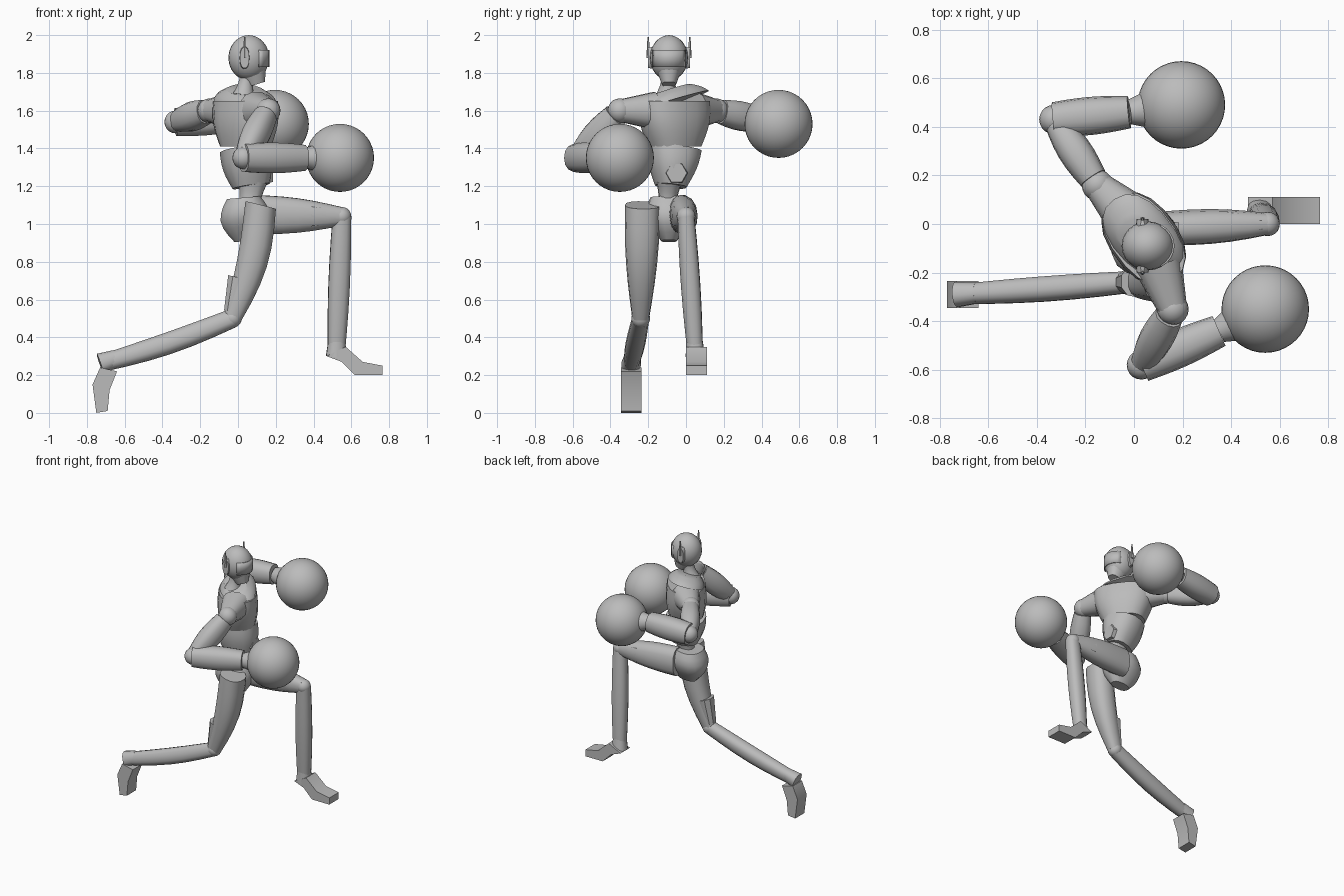
import bpy, bmesh, math
from mathutils import Vector

cube = bpy.data.objects.get("Cube")
if cube:
    bpy.data.objects.remove(cube)

grey = bpy.data.materials.new("plain grey")
grey.use_nodes = True
tone = (.5, .5, .5, 1)
grey.diffuse_color = tone
grey.node_tree.nodes["Principled BSDF"].inputs["Base Color"].default_value = tone

UP, FORWARD = Vector((0, 0, 1)), Vector((1, 0, 0))
CHEST_FRONT = Vector((.8, .6, 0))
BELLY_FRONT = Vector((1, .3, 0))


def finish(name, bm):
    """Turn a bmesh into a grey, smooth shaded object with sharp edges kept."""
    mesh = bpy.data.meshes.new(name)
    bmesh.ops.recalc_face_normals(bm, faces=bm.faces)
    bm.to_mesh(mesh)
    bm.free()
    mesh.materials.append(grey)
    part = bpy.data.objects.new(name, mesh)
    bpy.context.collection.objects.link(part)
    bpy.ops.object.select_all(action='DESELECT')
    part.select_set(True)
    bpy.context.view_layer.objects.active = part
    bpy.ops.object.shade_smooth_by_angle(angle=math.radians(35))
    return part


def bridge(bm, first, second, closed=True):
    """Join two rows of vertices with quads."""
    count = len(first)
    for k in range(count if closed else count - 1):
        n = (k + 1) % count
        bm.faces.new((first[k], first[n], second[n], second[k]))


def limb(name, start, end, start_size, end_size, axis=UP, bulge=0, bow=0,
         depth=1, end_depth=None, sides=14, square=.85, steps=6):
    """Tapered rounded-square tube; bulge swells it and bow bends it along axis."""
    start, end = Vector(start), Vector(end)
    along = (end - start).normalized()
    u = (axis - along * axis.dot(along)).normalized()
    v = along.cross(u)
    last_depth = end_depth or depth
    bm = bmesh.new()
    rings = []
    for i in range(steps + 1):
        t = i / steps
        swell = math.sin(math.pi * t)
        centre = start.lerp(end, t) + u * bow * swell
        size = start_size + (end_size - start_size) * t + bulge * swell
        across = size * (depth + (last_depth - depth) * t)
        ring = []
        for k in range(sides):
            turn = math.tau * (k + .5) / sides
            c, s = math.cos(turn), math.sin(turn)
            c = math.copysign(abs(c) ** square, c)
            s = math.copysign(abs(s) ** square, s)
            ring.append(bm.verts.new(centre + u * c * size + v * s * across))
        rings.append(ring)
    for first, second in zip(rings, rings[1:]):
        bridge(bm, first, second)
    bm.faces.new(rings[0])
    bm.faces.new(rings[-1])
    return finish(name, bm)


def ball(name, centre, radius, segments=20, stretch=(1, 1, 1)):
    bm = bmesh.new()
    bmesh.ops.create_uvsphere(bm, u_segments=segments, v_segments=segments // 2, radius=radius)
    bmesh.ops.scale(bm, verts=bm.verts, vec=stretch)
    bmesh.ops.translate(bm, verts=bm.verts, vec=centre)
    return finish(name, bm)


def prism(name, outline, near, far):
    """Extrude an x-z outline from one y value to another."""
    bm = bmesh.new()
    rows = [[bm.verts.new((x, y, z)) for x, z in outline] for y in (near, far)]
    for row in rows:
        bm.faces.new(row)
    bridge(bm, *rows)
    return finish(name, bm)


def arm(side, collar, shoulder, elbow, wrist, glove):
    """One arm from the collar to the round glove."""
    collar, shoulder, elbow, wrist, glove = map(Vector, (collar, shoulder, elbow, wrist, glove))
    limb(side + "_collar", collar, shoulder, .1, .06)
    ball(side + "_shoulder", shoulder, .065)
    limb(side + "_upper_arm", shoulder.lerp(elbow, .1), elbow, .065, .05, bulge=.02, depth=.9)
    ball(side + "_elbow", elbow, .06)
    limb(side + "_forearm", elbow, wrist, .075, .07, bulge=.01, depth=.95)
    limb(side + "_cuff", wrist, wrist.lerp(glove, .4), .05, .08, square=1)
    ball(side + "_glove", glove, .18, segments=40)


def leg(side, hip, knee, ankle, hip_size, axis, bow, thigh_depth):
    """One leg from the hip to the ankle; axis is the direction the shin faces."""
    hip, knee, ankle = map(Vector, (hip, knee, ankle))
    limb(side + "_thigh", hip, knee, hip_size, .05, axis=axis, bulge=.015, bow=bow,
         depth=thigh_depth, end_depth=.9)
    ball(side + "_knee", knee, .05)
    limb(side + "_knee_guard", hip.lerp(knee, .65), hip.lerp(knee, .95), .08, .055,
         axis=axis, depth=.85, sides=10)
    limb(side + "_shin", knee, ankle, .05, .045, axis=axis, bulge=.01, bow=bow / 2, depth=.9)
    limb(side + "_ankle", knee.lerp(ankle, .88), ankle, .045, .055, axis=axis, depth=.95)


# Head with jaw, neck and curved visor plate
skull = Vector((.057, -.09, 1.88))
ball("head", skull, .12, segments=24, stretch=(.9, .84, 1))
limb("jaw", (.1, -.09, 1.74), skull, .045, .105, axis=FORWARD, depth=.85)
limb("neck", (.03, -.1, 1.68), (.05, -.09, 1.8), .06, .04, axis=FORWARD, bulge=-.01, square=1)
bm = bmesh.new()
rows = []
for height in (-.05, 0, .04):
    row = []
    for degrees in range(-60, 61, 15):
        turn = math.radians(degrees)
        offset = Vector((.11 * math.cos(turn), .1 * math.sin(turn), height))
        row.append(bm.verts.new(skull + offset))
    rows.append(row)
for lower, upper in zip(rows, rows[1:]):
    bridge(bm, lower, upper, closed=False)
plate = finish("visor", bm).modifiers.new("thickness", 'SOLIDIFY')
plate.thickness = .008

# Ear pods, each with an upright antenna
for side, sign in (("left", 1), ("right", -1)):
    inner, outer = (Vector((.035, skull.y + sign * reach, skull.z)) for reach in (.08, .11))
    limb(side + "_ear_pod", inner, outer, .06, .055, depth=.45)
    limb(side + "_antenna", outer, outer + UP * .11, .01, .004, axis=FORWARD, sides=6)

# Torso from the shoulders down to the hips
limb("shoulder_yoke", (.04, -.06, 1.65), (.035, -.08, 1.71), .13, .08, axis=CHEST_FRONT,
     depth=1.6, end_depth=1.4, bulge=.01, sides=18)
limb("chest", (.04, -.06, 1.41), (.04, -.06, 1.65), .12, .13, axis=CHEST_FRONT,
     depth=1.2, end_depth=1.6, bulge=.015, sides=18)
limb("belly", (.07, -.08, 1.2), (.04, -.06, 1.4), .1, .135, axis=BELLY_FRONT,
     depth=.8, end_depth=1.05, bulge=.015)
limb("buckle", (.16, -.05, 1.27), (.185, -.05, 1.27), .06, .055, sides=6, steps=1, square=1)
limb("waist", (.06, -.1, 1.08), (.075, -.09, 1.22), .06, .08, axis=FORWARD,
     depth=.85, bulge=-.01)
limb("pelvis", (.05, -.09, .91), (.03, -.09, 1.14), .07, .09, axis=FORWARD,
     depth=.6, end_depth=1.1, bulge=.055)

# Legs: the right stretched back, the left stepping forward
leg("right", (.12, -.23, 1.1), (-.03, -.24, .5), (-.73, -.29, .26),
    hip_size=.085, axis=FORWARD, bow=.03, thigh_depth=1.1)
leg("left", (.08, -.02, 1.05), (.55, 0, 1.04), (.52, .05, .3),
    hip_size=.105, axis=UP + FORWARD, bow=0, thigh_depth=.65)

# Feet: the right hangs on its toes, the left lies flat
prism("right_foot", [(-.75, 0), (-.69, .01), (-.68, .12), (-.64, .22), (-.73, .24),
                     (-.77, .15)], -.345, -.235)
prism("left_foot", [(.47, .3), (.55, .27), (.62, .2), (.765, .2), (.765, .25),
                    (.66, .27), (.57, .35)], 0, .112)

# Arms: the left drawn back, the right held in guard
arm("left", (-.03, .04, 1.6), (-.15, .16, 1.6), (-.33, .43, 1.54), (-.02, .46, 1.56),
    (.195, .49, 1.53))
arm("right", (.1, -.17, 1.6), (.16, -.35, 1.6), (.03, -.58, 1.35), (.35, -.44, 1.35),
    (.54, -.35, 1.35))
